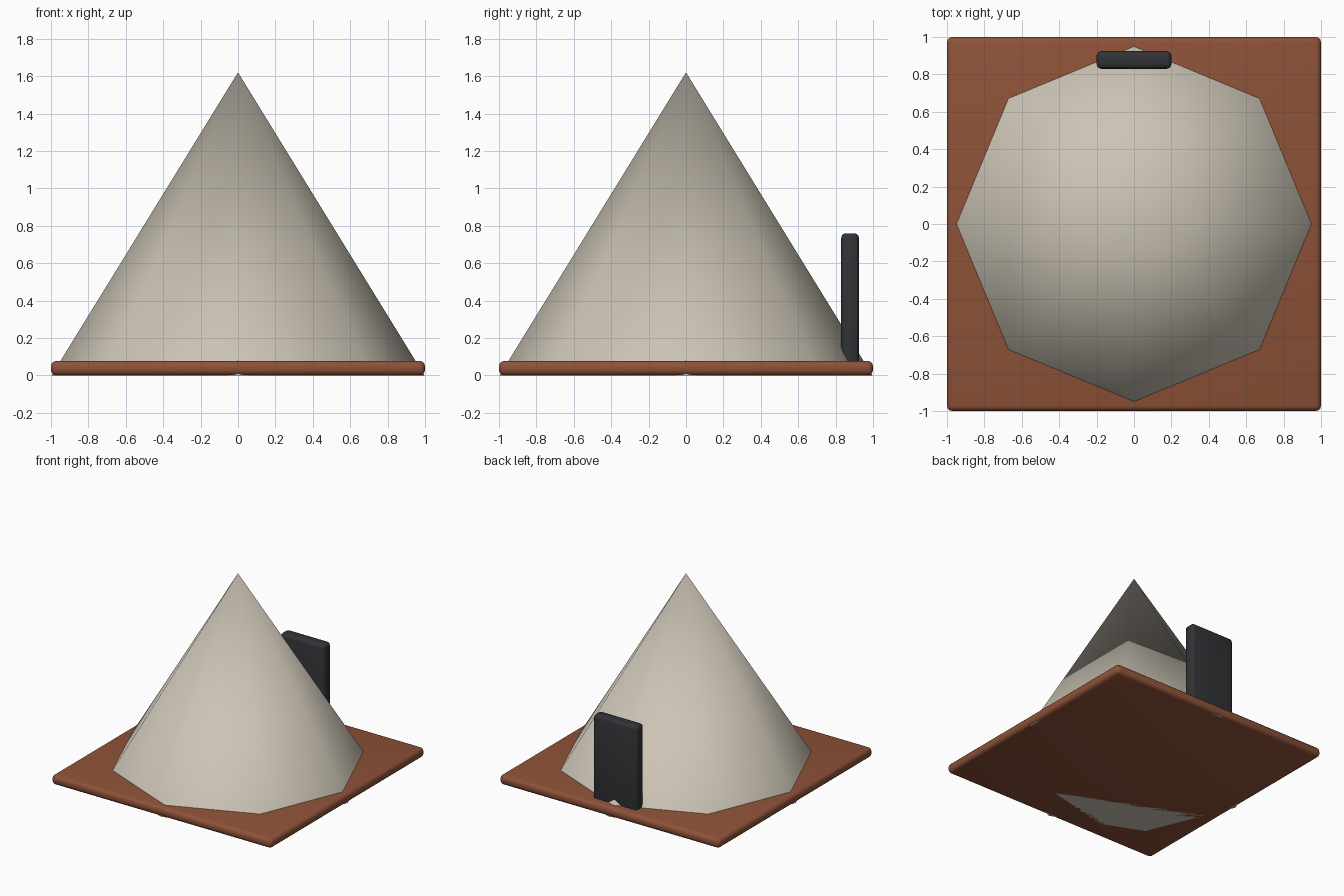
import bpy, math

if "Cube" in bpy.data.objects:
    bpy.data.objects.remove(bpy.data.objects["Cube"])


def material(name, color):
    mat = bpy.data.materials.new(name)
    mat.diffuse_color = (*color, 1.0)
    mat.use_nodes = True
    mat.node_tree.nodes["Principled BSDF"].inputs["Base Color"].default_value = mat.diffuse_color
    return mat


def finish(obj, name, mat, angle):
    obj.name = name
    obj.data.materials.append(mat)
    bpy.ops.object.shade_smooth_by_angle(angle=math.radians(angle))


def rounded_box(name, low, high, radius, mat):
    size = [h - l for l, h in zip(low, high)]
    centre = [(l + h) / 2 for l, h in zip(low, high)]
    bpy.ops.mesh.primitive_cube_add(size=1, location=centre)
    obj = bpy.context.object
    obj.scale = size
    bpy.ops.object.transform_apply(location=False, rotation=False, scale=True)
    bevel = obj.modifiers.new("rounded_edges", "BEVEL")
    bevel.width = radius
    bevel.segments = 3
    bpy.ops.object.modifier_apply(modifier=bevel.name)
    finish(obj, name, mat, 40)
    return obj


brown = material("brown", (0.27, 0.085, 0.04))
canvas = material("canvas", (0.60, 0.55, 0.46))
charcoal = material("charcoal", (0.03, 0.033, 0.037))

# Square floor slab
rounded_box("floor_slab", (-1, -1, 0), (1, 1, 0.078), 0.03, brown)

# Eight-sided cone, smooth sides with a sharp base rim
height = 1.62
bpy.ops.mesh.primitive_cone_add(vertices=8, radius1=0.997, radius2=0,
                                depth=height, location=(0, 0, height / 2))
finish(bpy.context.object, "cone_cover", canvas, 60)

# Upright panel at the back
rounded_box("back_panel", (-0.2, 0.83, 0.0), (0.2, 0.925, 0.76), 0.025, charcoal)
